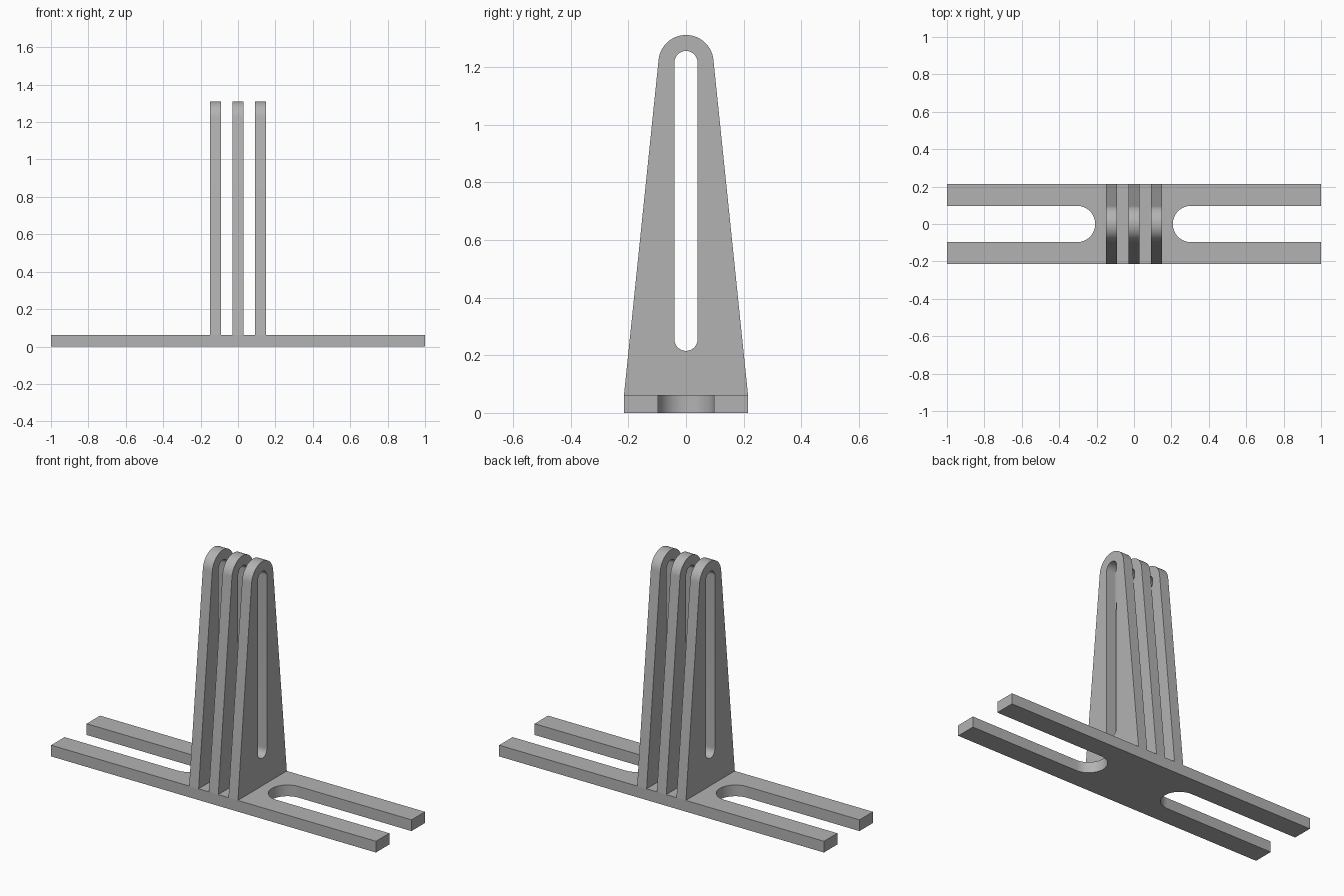
import bpy, bmesh
from math import pi, sin, cos, asin, atan2, hypot
from mathutils import Matrix, Vector

if "Cube" in bpy.data.objects:
    bpy.data.objects.remove(bpy.data.objects["Cube"])

grey = bpy.data.materials.new("light grey")
grey.use_nodes = True
colour = (0.45, 0.45, 0.45, 1)
grey.diffuse_color = colour
grey.node_tree.nodes["Principled BSDF"].inputs["Base Color"].default_value = colour


def arc(cu, cv, r, start, end, steps=24):
    """Points on a circular arc."""
    return [(cu + r * cos(start + (end - start) * i / steps),
             cv + r * sin(start + (end - start) * i / steps)) for i in range(steps + 1)]


def plate(name, loops, thickness, matrix):
    """Fill closed outlines (later ones are holes) and extrude them."""
    bm = bmesh.new()
    edges = []
    for loop in loops:
        verts = [bm.verts.new((u, v, 0)) for u, v in loop]
        edges += [bm.edges.new((a, b)) for a, b in zip(verts, verts[1:] + verts[:1])]
    bmesh.ops.triangle_fill(bm, edges=edges, use_beauty=True, normal=(0, 0, 1))
    grown = bmesh.ops.extrude_face_region(bm, geom=bm.faces[:])
    top = [g for g in grown["geom"] if isinstance(g, bmesh.types.BMVert)]
    bmesh.ops.translate(bm, verts=top, vec=(0, 0, thickness))
    bmesh.ops.transform(bm, matrix=matrix, verts=bm.verts)
    bmesh.ops.recalc_face_normals(bm, faces=bm.faces[:])
    mesh = bpy.data.meshes.new(name)
    bm.to_mesh(mesh)
    bm.free()
    mesh.materials.append(grey)
    obj = bpy.data.objects.new(name, mesh)
    bpy.context.collection.objects.link(obj)
    bpy.ops.object.select_all(action="DESELECT")
    obj.select_set(True)
    bpy.context.view_layer.objects.active = obj
    bpy.ops.object.shade_smooth_by_angle(angle=pi / 6)
    return obj


# Base bar with an open round-ended slot at each end
half_depth, base_height = 0.215, 0.0625
slot_r, slot_x = 0.0975, 0.305
right_end = ([(1, -half_depth), (1, -slot_r)]
             + arc(slot_x, 0, slot_r, 1.5 * pi, 0.5 * pi)
             + [(1, slot_r), (1, half_depth)])
left_end = [(-u, -v) for u, v in right_end]
plate("base_bar", [right_end + left_end], base_height, Matrix())

# Tapered fins: sides run tangent into the round top, with a long slot inside
top_r, top_z = 0.0955, 1.215
rise = top_z - base_height
tilt = asin(top_r / hypot(half_depth, rise)) - atan2(half_depth, rise)
tilt = abs(tilt)
outline = ([(-half_depth, base_height), (half_depth, base_height)]
           + arc(0, top_z, top_r, tilt, pi - tilt, 32))
hole_r, hole_z = 0.04, 0.255
hole = (arc(0, top_z, hole_r, 0, pi) + arc(0, hole_z, hole_r, pi, 2 * pi))

# Profile axes (u, v, depth) become (y, z, x)
upright = Matrix(((0, 0, 1, 0), (1, 0, 0, 0), (0, 1, 0, 0), (0, 0, 0, 1)))
fin_width, spacing = 0.058, 0.121
for i, name in enumerate(("right_fin", "middle_fin", "left_fin")):
    offset = Vector(((i - 1) * spacing - fin_width / 2, 0, 0))
    plate(name, [outline, hole], fin_width, Matrix.Translation(offset) @ upright)
